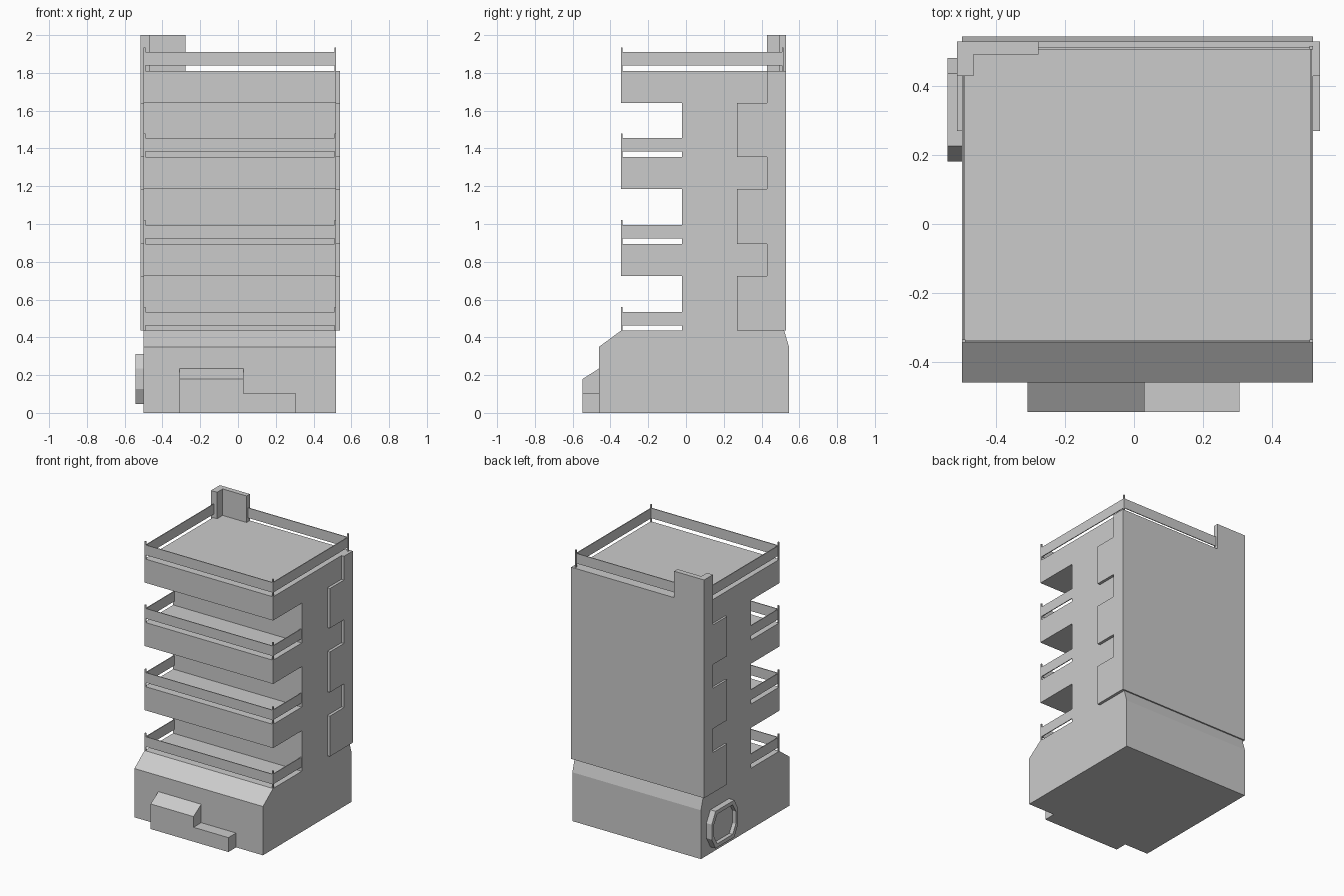
import bpy, bmesh
from mathutils import Vector

if "Cube" in bpy.data.objects:
    bpy.data.objects.remove(bpy.data.objects["Cube"])

X0, X1 = -0.50, 0.52          # main body sides
FLOORS = [0.435, 0.895, 1.355, 1.81]


def make(name, bm):
    bmesh.ops.recalc_face_normals(bm, faces=bm.faces)
    me = bpy.data.meshes.new(name)
    bm.to_mesh(me)
    bm.free()
    ob = bpy.data.objects.new(name, me)
    bpy.context.collection.objects.link(ob)
    return ob


def prism(name, profile, a, b, axis="x"):
    """Extrude a (y,z) profile along x, or an (x,y) profile along z."""
    bm = bmesh.new()
    pt = (lambda p: (a, *p)) if axis == "x" else (lambda p: (*p, a))
    face = bm.faces.new([bm.verts.new(pt(p)) for p in profile])
    out = bmesh.ops.extrude_face_region(bm, geom=[face])
    d = Vector((b - a, 0, 0)) if axis == "x" else Vector((0, 0, b - a))
    verts = [g for g in out["geom"] if isinstance(g, bmesh.types.BMVert)]
    bmesh.ops.translate(bm, verts=verts, vec=d)
    return make(name, bm)


def box(name, x0, x1, y0, y1, z0, z1):
    return prism(name, [(x0, y0), (x1, y0), (x1, y1), (x0, y1)], z0, z1, "z")


# ground floor with sloped shoulders
prism("ground_floor", [(-0.46, 0), (0.545, 0), (0.545, 0.35), (0.52, 0.435),
                       (-0.345, 0.435), (-0.46, 0.35)], X0, X1)

# tower with projecting balcony slabs
comb = [(0.52, 0.435), (-0.02, 0.435)]
for lo, hi in ((0.725, 0.895), (1.185, 1.355), (1.64, 1.81)):
    comb += [(-0.02, lo), (-0.345, lo), (-0.345, hi), (-0.02, hi)]
comb[-1] = (0.52, 1.81)
prism("tower", comb, X0, X1)

# toothed side cladding and back wall
teeth = [(0.53, 0.435), (0.27, 0.435)]
for lo, hi in ((0.725, 0.895), (1.185, 1.355)):
    teeth += [(0.27, lo), (0.43, lo), (0.43, hi), (0.27, hi)]
teeth += [(0.27, 1.64), (0.43, 1.64), (0.43, 1.81), (0.53, 1.81)]
prism("cladding_right", teeth, X1, 0.54)
prism("cladding_left", teeth, -0.515, X0)
box("back_wall", X0, X1, 0.515, 0.53, 0.435, 1.81)

# L-shaped roof parapet
prism("roof_parapet", [(-0.515, 0.43), (-0.467, 0.43), (-0.467, 0.493),
                       (-0.277, 0.493), (-0.277, 0.53), (-0.515, 0.53)],
      1.81, 2.0, "z")

# railings: thin bands and corner posts
T = 0.006
for i, z in enumerate(FLOORS):
    roof = i == 3
    lo, hi = z + 0.028, z + 0.1
    end = 0.515 if roof else -0.02
    box("rail_front", -0.495, 0.515, -0.343, -0.343 + T, lo, hi)
    box("rail_left", -0.497, -0.497 + T, -0.343, 0.43 if roof else end, lo, hi)
    box("rail_right", 0.517 - T, 0.517, -0.343, end, lo, hi)
    posts = [(-0.495, -0.34), (0.515, -0.34)]
    if roof:
        box("rail_back", -0.277, 0.515, 0.513 - T, 0.513, lo, hi)
        posts.append((0.515, 0.512))
    for x, y in posts:
        box("rail_post", x - 0.005, x + 0.005, y - 0.005, y + 0.005, z, z + 0.125)

# front entrance blocks
prism("entrance_block", [(-0.547, 0), (-0.46, 0), (-0.46, 0.235), (-0.547, 0.18)],
      -0.31, 0.03)
box("entrance_step", 0.03, 0.307, -0.547, -0.46, 0, 0.103)

# octagonal window frame on the left side
bm = bmesh.new()
def octagon(x, s):
    cy, cz, hy, hz, ky, kz = 0.332, 0.18, 0.15 - s, 0.133 - s, 0.106 - s * 0.7, 0.054 - s * 0.35
    return [bm.verts.new((x, cy + y, cz + z)) for y, z in (
        (-ky, -hz), (ky, -hz), (hy, -kz), (hy, kz),
        (ky, hz), (-ky, hz), (-hy, kz), (-hy, -kz))]

rings = [octagon(-0.50, 0), octagon(-0.542, 0), octagon(-0.542, 0.027), octagon(-0.515, 0.027)]
for r, s in zip(rings, rings[1:]):
    for k in range(8):
        n = (k + 1) % 8
        bm.faces.new((r[k], r[n], s[n], s[k]))
bm.faces.new(rings[-1])
bm.faces.new(rings[0][::-1])
make("window_frame", bm)
